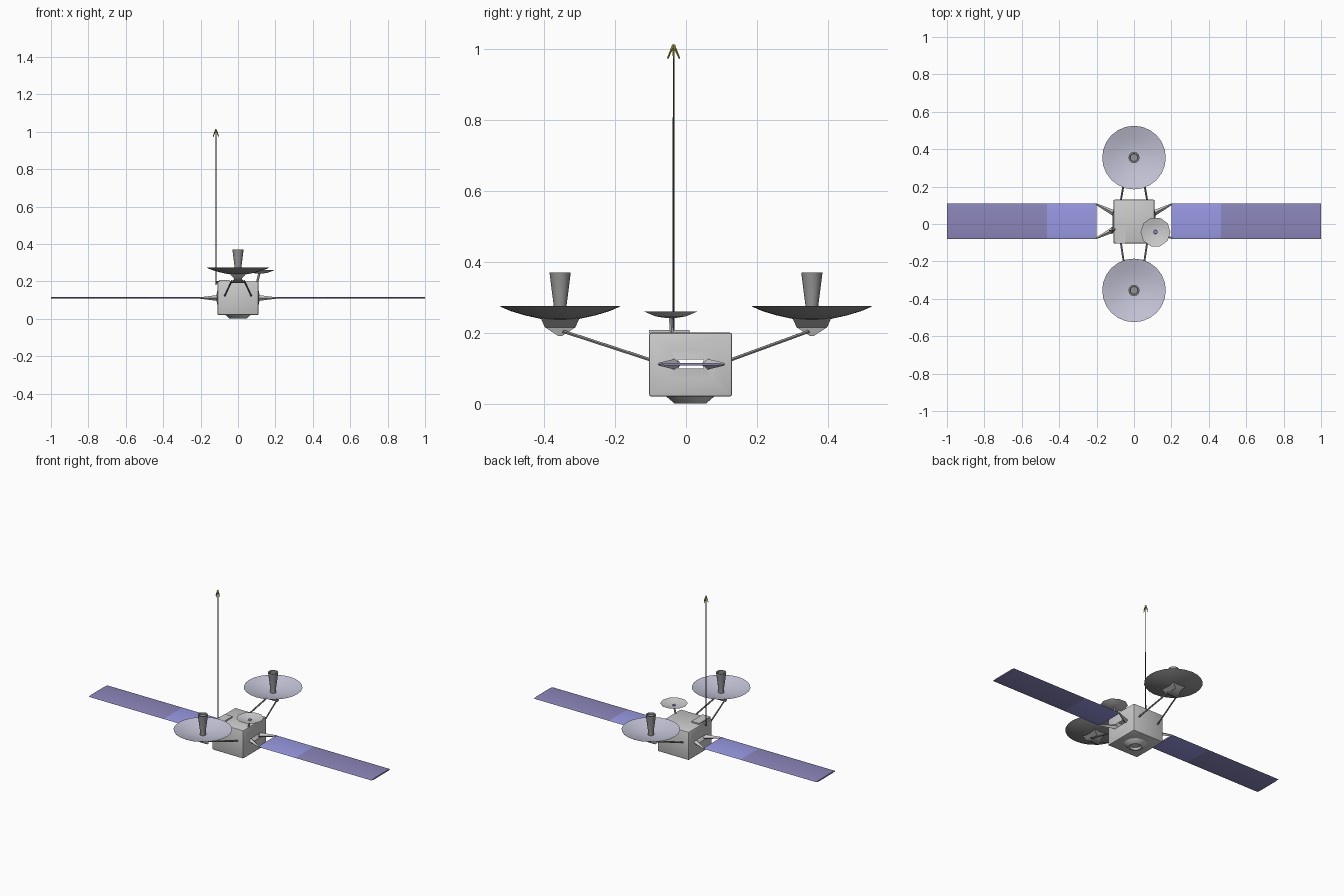
import bpy, bmesh, math
from mathutils import Vector

if "Cube" in bpy.data.objects:
    bpy.data.objects.remove(bpy.data.objects["Cube"])


def mat(name, *rgb):
    m = bpy.data.materials.new(name)
    m.diffuse_color = (*rgb, 1)
    m.use_nodes = True
    m.node_tree.nodes["Principled BSDF"].inputs["Base Color"].default_value = m.diffuse_color
    return m


DISH = mat("dish_face", 0.55, 0.55, 0.68)
DARK = mat("dark_metal", 0.3, 0.3, 0.3)
CELL = mat("cells_light", 0.32, 0.32, 0.78)
CELL2 = mat("cells_dark", 0.26, 0.24, 0.5)
OLIVE = mat("olive", 0.45, 0.42, 0.05)
BLACK = mat("black_metal", 0.06, 0.06, 0.07)


def finish(name, bm, mats=(), angle=35, mirror=False):
    bmesh.ops.recalc_face_normals(bm, faces=bm.faces)
    me = bpy.data.meshes.new(name)
    bm.to_mesh(me)
    bm.free()
    ob = bpy.data.objects.new(name, me)
    bpy.context.collection.objects.link(ob)
    for m in mats:
        me.materials.append(m)
    bpy.ops.object.select_all(action='DESELECT')
    ob.select_set(True)
    bpy.context.view_layer.objects.active = ob
    bpy.ops.object.shade_smooth_by_angle(angle=math.radians(angle))
    if mirror:
        ob.modifiers.new("mirror", 'MIRROR')
    return ob


def loft(bm, rings, caps=True):
    """Join equal-length rings of points into a skin."""
    vs = [[bm.verts.new(p) for p in r] for r in rings]
    n = len(vs[0])
    for k, (a, b) in enumerate(zip(vs, vs[1:])):
        for i in range(n):
            j = (i + 1) % n
            bm.faces.new((a[i], a[j], b[j], b[i])).material_index = 0
    if caps:
        bm.faces.new(vs[0])
        bm.faces.new(vs[-1])


def circle(c, r, n, u=Vector((1, 0, 0)), v=Vector((0, 1, 0))):
    return [Vector(c) + u * r * math.cos(2 * math.pi * i / n)
            + v * r * math.sin(2 * math.pi * i / n) for i in range(n)]


def lathe(name, cx, cy, profile, n, mats=(), angle=35):
    bm = bmesh.new()
    loft(bm, [circle((cx, cy, z), r, n) for r, z in profile])
    return finish(name, bm, mats, angle)


def rod(name, a, b, r1, r2, n=6, mats=(), mirror=False):
    a, b = Vector(a), Vector(b)
    d = (b - a).normalized()
    u = d.cross(Vector((0, 0, 1)) if abs(d.z) < 0.9 else Vector((0, 1, 0))).normalized()
    v = d.cross(u)
    bm = bmesh.new()
    loft(bm, [circle(a, r1, n, u, v), circle(b, r2, n, u, v)])
    return finish(name, bm, mats, mirror=mirror)


def box(name, x0, x1, y0, y1, z0, z1, mats=()):
    bm = bmesh.new()
    loft(bm, [[(x0, y0, z), (x1, y0, z), (x1, y1, z), (x0, y1, z)] for z in (z0, z1)])
    return finish(name, bm, mats)


# Body, with a slot opening in each side
bm = bmesh.new()
bmesh.ops.create_cube(bm, size=1)
for v in bm.verts:
    v.co = (v.co.x * 0.22, v.co.y * 0.234 + 0.013, v.co.z * 0.18 + 0.11)
bmesh.ops.bevel(bm, geom=bm.edges[:], offset=0.006, segments=2, affect='EDGES', profile=0.5)
for s in (-1, 1):
    f = max(bm.faces, key=lambda f: f.normal.x * s * f.calc_area())
    for k, (hy, hz) in enumerate(((0.06, 0.04), (0.036, 0.013))):
        bmesh.ops.inset_individual(bm, faces=[f], thickness=0.004)
        for v in f.verts:
            v.co.y = 0.013 + math.copysign(hy, v.co.y - 0.013)
            v.co.z = 0.112 + math.copysign(hz, v.co.z - 0.112)
            v.co.x = s * (0.11 + 0.006 * k)
    bmesh.ops.delete(bm, geom=[f], context='FACES')
finish("body", bm, angle=40)

# Roof plate and bottom nozzle
box("roof_plate", -0.1, -0.045, -0.104, 0.01, 0.199, 0.208)
lathe("nozzle", 0, 0.012, [(0.07, 0.021), (0.06, 0.014), (0.045, 0), (0.036, 0), (0.03, 0.012)], 12,
      angle=50)

# Solar panels with light inner and dark outer cells
section = [(-0.08, 0), (-0.055, .004), (0.085, .004), (0.11, 0), (0.085, -.004), (-0.055, -.004)]
bm = bmesh.new()
loft(bm, [[(x, y, 0.111 + z) for y, z in section] for x in (0.2, 0.465, 1.0)])
for f in bm.faces:
    f.material_index = int(f.calc_center_median().x > 0.47)
finish("solar_panels", bm, [CELL, CELL2], mirror=True)

# Tapered panel arms
for s, side in ((-1, "front"), (1, "rear")):
    rod(side + "_panel_arms", (0.105, 0.015 + s * 0.042, 0.111), (0.203, 0.015 + s * 0.092, 0.111),
        0.016, 0.004, 4, mirror=True)

# Two large dishes with feeds, wedge hubs and struts
for s, side in ((-1, "front"), (1, "rear")):
    cy = 0.355 * s
    under = [(0.03, 0.236), (0.055, 0.239), (0.1, 0.249), (0.14, 0.261), (0.17, 0.274)]
    lathe(side + "_dish_back", 0, cy, under, 24, [DARK])
    inner = [(0.17, 0.275), (0.14, 0.266), (0.1, 0.254), (0.055, 0.245), (0.02, 0.242)]
    bm = bmesh.new()
    loft(bm, [circle((0, cy, z), r, 24) for r, z in inner])
    # Remove the closing disc at the rim so the bowl is open
    bmesh.ops.delete(bm, geom=[max(bm.faces, key=lambda f: f.calc_area())], context='FACES')
    ob = finish(side + "_dish_bowl", bm, [DISH])
    if ob.data.polygons[0].normal.z < 0:
        ob.data.flip_normals()
    back = bpy.data.objects[side + "_dish_back"]
    bm = bmesh.new()
    bm.from_mesh(back.data)
    rim = max(bm.faces, key=lambda f: f.calc_area())
    bmesh.ops.delete(bm, geom=[rim], context='FACES')
    bm.to_mesh(back.data)
    bm.free()

    lathe(side + "_feed", 0, cy, [(0.018, 0.242), (0.018, 0.275), (0.029, 0.362), (0.03, 0.37),
                                  (0.022, 0.37), (0.02, 0.362)], 12, [DARK])
    bm = bmesh.new()
    loft(bm, [[(a * hx, cy + b * hy, z) for a, b in ((-1, -1), (1, -1), (1, 1), (-1, 1))]
              for hx, hy, z in ((0.045, 0.055, 0.242), (0.02, 0.043, 0.215), (0.035, 0.004, 0.19))])
    finish(side + "_dish_hub", bm, [DARK])
    y0 = 0.128 if s > 0 else -0.102
    rod(side + "_dish_struts", (0.07, y0, 0.124), (0.033, cy - s * 0.008, 0.204), 0.005, 0.005, 6,
        [DARK], mirror=True)

# Small dish on a post
rod("small_dish_post", (0.102, -0.04, 0.195), (0.115, -0.043, 0.245), 0.006, 0.006)
lathe("small_dish", 0.115, -0.043,
      [(0.012, 0.241), (0.045, 0.246), (0.08, 0.26), (0.045, 0.25), (0.012, 0.246)], 10)
lathe("small_dish_receiver", 0.115, -0.043, [(0.012, 0.244), (0.01, 0.252)], 6, [CELL])

# Tall antenna with bracket and arrow-shaped tip
ax, ay = -0.118, -0.035
rod("antenna_mast", (ax, ay, 0.18), (ax, ay, 1.0), 0.0035, 0.0025, 6, [BLACK])
rod("antenna_bracket", (-0.06, -0.01, 0.2), (ax, ay, 0.195), 0.008, 0.006, 4, [DARK])
for i in range(4):
    t = i * math.pi / 2
    rod("antenna_tip_fin_%d" % (i + 1), (ax, ay, 1.012),
        (ax + 0.015 * math.cos(t), ay + 0.017 * math.sin(t), 0.973), 0.004, 0.002, 4, [OLIVE])
